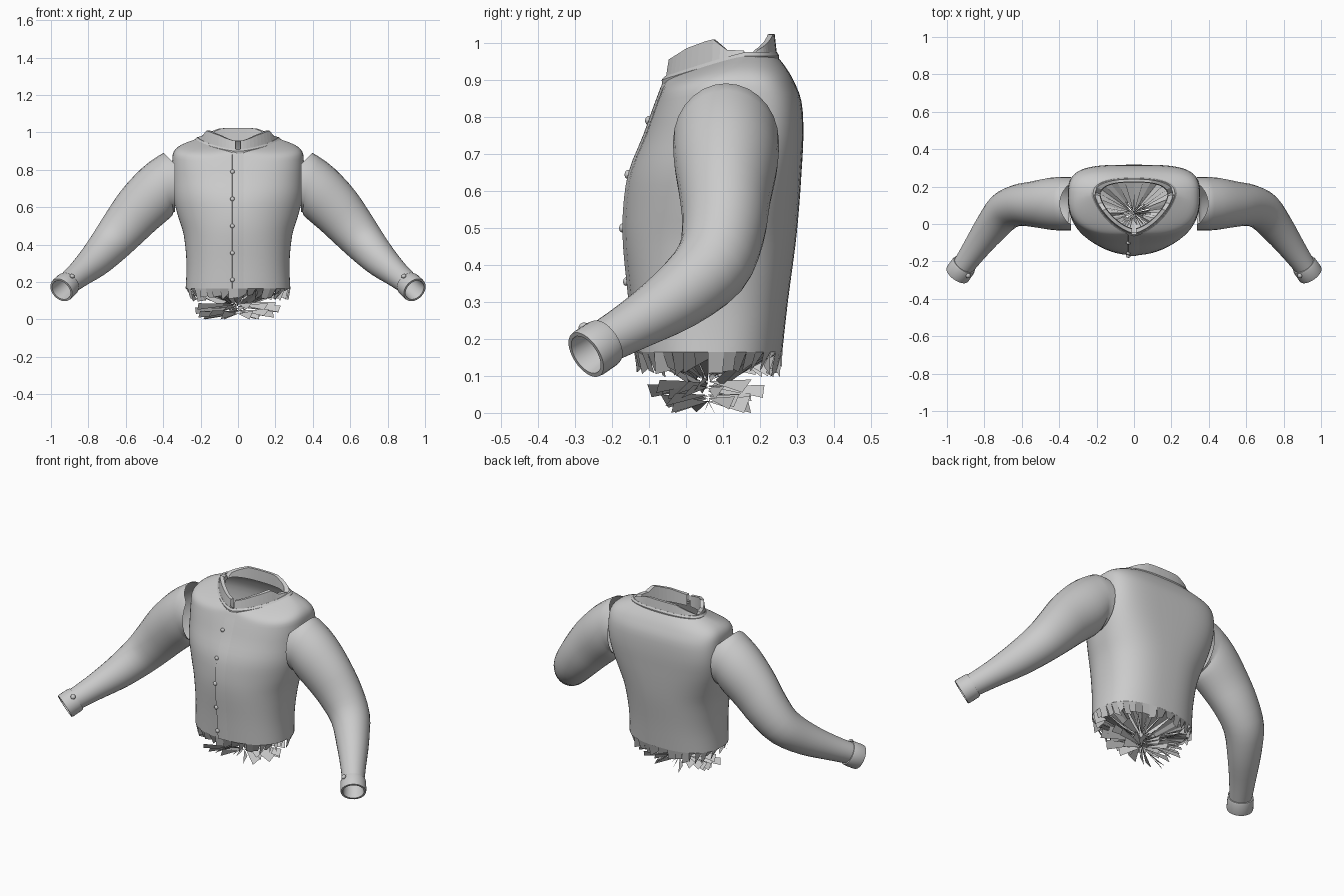
import bpy, bmesh, math, random
from mathutils import Vector

if "Cube" in bpy.data.objects:
    bpy.data.objects.remove(bpy.data.objects["Cube"])

random.seed(4)
grey = bpy.data.materials.new("grey cloth")
grey.diffuse_color = (0.6, 0.6, 0.6, 1)
grey.use_nodes = True
grey.node_tree.nodes["Principled BSDF"].inputs["Base Color"].default_value = grey.diffuse_color


def make(name, bm, smooth=True):
    me = bpy.data.meshes.new(name)
    bm.to_mesh(me)
    bm.free()
    ob = bpy.data.objects.new(name, me)
    bpy.context.collection.objects.link(ob)
    me.materials.append(grey)
    if smooth:
        bpy.ops.object.select_all(action='DESELECT')
        bpy.context.view_layer.objects.active = ob
        ob.select_set(True)
        bpy.ops.object.shade_smooth_by_angle(angle=math.radians(35))
    return ob


def loft(name, rings, closed=True, flip=False, smooth=True):
    bm = bmesh.new()
    vs = [[bm.verts.new(p) for p in r] for r in rings]
    n = len(vs[0])
    for a, b in zip(vs, vs[1:]):
        for i in range(n if closed else n - 1):
            j = (i + 1) % n
            f = [a[i], a[j], b[j], b[i]]
            bm.faces.new(f[::-1] if flip else f)
    return make(name, bm, smooth)


def spline(rows, u):
    """Catmull-Rom through rows of numbers, u from 0 to len(rows)-1"""
    i = min(int(u), len(rows) - 2)
    t = u - i
    p = [rows[max(0, min(len(rows) - 1, i + k))] for k in (-1, 0, 1, 2)]
    return [0.5 * (2 * b + (c - a) * t + (2 * a - 5 * b + 4 * c - d) * t * t
                   + (3 * b - a - 3 * c + d) * t ** 3) for a, b, c, d in zip(*p)]


def lerp_table(tab, x):
    for (x0, y0), (x1, y1) in zip(tab, tab[1:]):
        if x <= x1:
            return y0 + (y1 - y0) * max(0, (x - x0) / (x1 - x0))
    return tab[-1][1]


# Torso sections: side z, front z, half width, front y, middle y, back y, front and back roundness
TORSO = [
    (.165, .165, .280, -.140, .06, .260, 2.2, 2.4),
    (.300, .300, .275, -.150, .06, .275, 2.2, 2.5),
    (.450, .450, .290, -.165, .07, .295, 2.1, 2.6),
    (.550, .550, .320, -.165, .08, .305, 2.0, 2.8),
    (.650, .650, .345, -.150, .10, .312, 2.1, 3.2),
    (.750, .750, .352, -.110, .13, .317, 2.4, 3.6),
    (.840, .825, .352, -.083, .14, .312, 2.6, 3.6),
    (.898, .865, .343, -.068, .14, .290, 2.6, 3.4),
    (.935, .887, .300, -.060, .145, .268, 2.0, 2.9),
    (.968, .903, .212, -.052, .16, .242, 1.5, 2.5),
]


def torso_point(u, ang):
    zs, zf, hw, yf, cy, yb, ef, eb = spline(TORSO, u)
    c, s = math.cos(ang), math.sin(ang)
    e = 2 / (ef if s < 0 else eb)
    x = hw * math.copysign(abs(c) ** e, c)
    y = cy + (abs(s) ** e) * ((yb - cy) if s > 0 else (yf - cy))
    z = zs + (zf - zs) * max(0, -s) ** 1.5
    return Vector((x, y, z))


N = 64
ANG = [2 * math.pi * i / N for i in range(N)]
loft("torso", [[torso_point(k / 3, a) for a in ANG] for k in range(28)])


def front_point(u, x):
    """Front surface of the torso at a given x"""
    zs, zf, hw, yf, cy, yb, ef, eb = spline(TORSO, u)
    f = (1 - abs(x / hw) ** ef) ** (1 / ef)
    return Vector((x, cy + (yf - cy) * f, zf))


# Overlapping front edge and its buttons
strip = []
for k in range(28):
    row = []
    for x, d in ((-.031, -.002), (-.030, .006), (.0, .005), (.03, .0)):
        row.append(front_point(k / 3, x) - Vector((0, d, 0)))
    strip.append(row)
loft("front_placket", strip, closed=False)


def button(name, pos, normal, r=.012):
    bm = bmesh.new()
    bmesh.ops.create_uvsphere(bm, u_segments=12, v_segments=8, radius=r)
    bmesh.ops.scale(bm, vec=(1, 1, .75), verts=bm.verts)
    ob = make(name, bm)
    ob.location = pos
    ob.rotation_euler = Vector(normal).to_track_quat('Z', 'Y').to_euler()


for i, z in enumerate((.21, .355, .5, .645, .79)):
    u = min((k / 50 for k in range(400)), key=lambda q: abs(spline(TORSO, q)[1] - z))
    button("front_button_%d" % i, front_point(u, -.03) - Vector((0, .006, 0)), (0, -1, .1))

# Neck seam and folded stand collar, open at the front
path = [torso_point(9, a) for a in ANG]
mid = Vector((0, .12, 0))


def grown(p, k, z):
    q = mid + (p - mid) * k
    q.z = z
    return q


loft("neck_seam", [[grown(p, k, p.z + dz) for p in path] for k, dz in
                   ((1.07, -.018), (1.08, -.004), (1.03, .006), (.97, .004))])
TOP = [(-.06, .948), (.0, .985), (.07, 1.010), (.11, .980), (.165, .978), (.195, 1.010), (.25, 1.025)]
gap = .12
arc = [torso_point(9, -math.pi / 2 + gap + (2 * math.pi - 2 * gap) * i / 60) for i in range(61)]
rings = []
for k, top in ((1.04, 0), (.98, 1), (.86, 1), (.84, 0)):
    ring = []
    for p in arc:
        z = lerp_table(TOP, p.y) if top else p.z - .012
        if top and p.y > .16:
            z -= .03 * max(0, abs(p.x) - .1) / .1
        ring.append(grown(p, k, z))
    rings.append(ring)
loft("collar", rings, closed=False, smooth=False)

# Sleeve sections: centre, direction, side radius, upright radius
SLEEVE = [
    (.372, .108, .732, .985, .00, -.17, .143, .160),
    (.440, .108, .675, .85, -.02, -.50, .140, .152),
    (.530, .105, .585, .72, -.08, -.69, .124, .140),
    (.610, .100, .490, .65, -.20, -.73, .113, .125),
    (.690, .068, .395, .60, -.50, -.65, .104, .108),
    (.770, -.025, .310, .60, -.65, -.50, .088, .090),
    (.850, -.135, .240, .55, -.70, -.45, .070, .070),
    (.915, -.228, .187, .56, -.70, -.45, .058, .060),
]


def circle(row, side, n=28):
    c, t = Vector(row[:3]), Vector(row[3:6]).normalized()
    u = (Vector((0, 1, 0)) - t * t.y).normalized()
    v = u.cross(t)
    pts = [c + u * row[6] * math.cos(2 * math.pi * i / n) + v * row[7] * math.sin(2 * math.pi * i / n)
           for i in range(n)]
    return [Vector((p.x * side, p.y, p.z)) for p in pts]


CUFF_A, CUFF_B = Vector((.907, -.217, .192)), Vector((.945, -.270, .157))
CUFF = [(0, .058), (0, .066), (.15, .069), (.85, .070), (1, .068), (1, .057), (.3, .053), (-.8, .052)]
for side, word in ((1, "right"), (-1, "left")):
    flip = side > 0
    rings = [circle(spline(SLEEVE, k / 3), side) for k in range(22)]
    # the armhole edge reaches the body except for an open wedge at the top
    edge = [Vector((side * min(abs(p.x), .337 + max(0, p.z - .83) * 1.0), p.y, p.z)) for p in rings[0]]
    loft(word + "_sleeve", [edge] + rings, flip=flip)
    axis = CUFF_B - CUFF_A
    loft(word + "_cuff", [circle((*(CUFF_A + axis * t), *axis, r, r), side) for t, r in CUFF], flip=flip)
    button(word + "_cuff_button", (.886 * side, -.277, .232), (-.5 * side, -.45, .7), .014)

# Torn hem: broad teeth below the rim and slivers running in to the middle
bm = bmesh.new()
core = Vector((0, .06, .08))


def face(*pts):
    bm.faces.new([bm.verts.new(v) for v in pts])


M = 40
for i in range(M):
    a = 2 * math.pi * i / M
    p, q = torso_point(0, a), torso_point(0, a + 2 * math.pi / M)
    lo, hi = p.lerp(core, random.uniform(0, .14)), q.lerp(core, random.uniform(.05, .25))
    lo.z, hi.z = random.uniform(.095, .125), random.uniform(.10, .15)
    face(p, lo, hi, q)
    s, t = p.lerp(core, random.uniform(.65, .95)), q.lerp(core, random.uniform(.65, .95))
    s.z, t.z = random.uniform(.07, .11), random.uniform(.07, .11)
    face(p, s, t, q)
make("torn_hem", bm, False)

# Loose scraps radiating from the middle under the hem
bm = bmesh.new()
for i in range(30):
    a = 2 * math.pi * (i + random.uniform(-.3, .3)) / 30
    r = random.uniform(.6, 1)
    low = random.uniform(0, .06) if i % 5 else 0
    end = Vector((.25 * r * math.cos(a), .06 + .165 * r * math.sin(a), low + .035))
    side = Vector((-math.sin(a), math.cos(a), 0)) * random.uniform(.008, .022)
    if i % 5 == 0:
        end = core + (end - core) * .75
    face(Vector((0, .06, low + .03)), end + side, Vector((end.x, end.y, low)) - side)
make("hem_scraps", bm, False)
